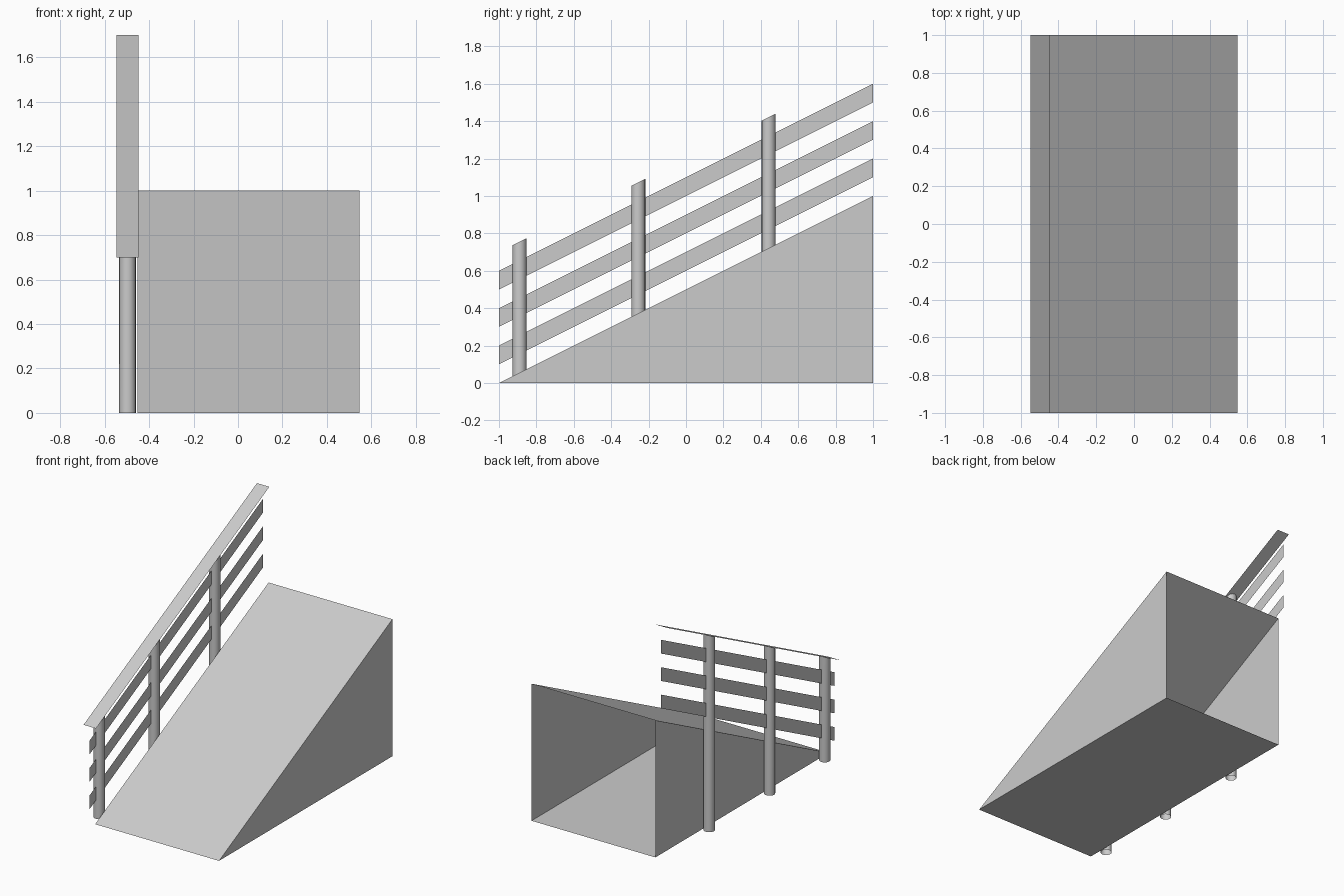
import bpy, bmesh

if "Cube" in bpy.data.objects:
    bpy.data.objects.remove(bpy.data.objects["Cube"])

SLOPE = 0.5
RAIL_X = -0.497          # centre line of the railing
LEFT, RIGHT = -0.453, 0.547


def ramp_z(y, offset=0.0):
    return SLOPE * (y + 1) + offset


def make_object(name, verts, faces):
    mesh = bpy.data.meshes.new(name)
    mesh.from_pydata(verts, [], faces)
    obj = bpy.data.objects.new(name, mesh)
    bpy.context.collection.objects.link(obj)
    return obj


# Ramp: thin-walled wedge, open at the back
make_object("ramp",
            [(LEFT, -1, 0), (RIGHT, -1, 0), (RIGHT, 1, 0), (LEFT, 1, 0),
             (LEFT, 1, 1), (RIGHT, 1, 1)],
            [(0, 3, 2, 1), (0, 1, 5, 4), (1, 2, 5), (0, 4, 3)])

# Handrail: flat sloping strip
x0, x1 = RAIL_X - 0.05, RAIL_X + 0.05
make_object("handrail",
            [(x, y, ramp_z(y, 0.7)) for x, y in
             ((x0, -1), (x1, -1), (x1, 1), (x0, 1))],
            [(0, 1, 2, 3)])

# Slats: three flat boards following the slope
for i, low in enumerate((0.1, 0.3, 0.5)):
    make_object(f"slat_{i + 1}",
                [(RAIL_X, y, ramp_z(y, low + h)) for y, h in
                 ((-1, 0), (1, 0), (1, 0.1), (-1, 0.1))],
                [(0, 1, 2, 3)])

# Posts: open tubes from the ground, tops cut to the handrail slope
for i, y in enumerate((-0.89, -0.255, 0.442)):
    bpy.ops.mesh.primitive_cylinder_add(vertices=16, radius=0.0375, depth=1,
                                        end_fill_type='NOTHING',
                                        location=(RAIL_X, y, 0))
    post = bpy.context.object
    post.name = f"post_{i + 1}"
    for v in post.data.vertices:
        v.co.z = ramp_z(y + v.co.y, 0.7) if v.co.z > 0 else 0
    bpy.ops.object.shade_smooth_by_angle()
